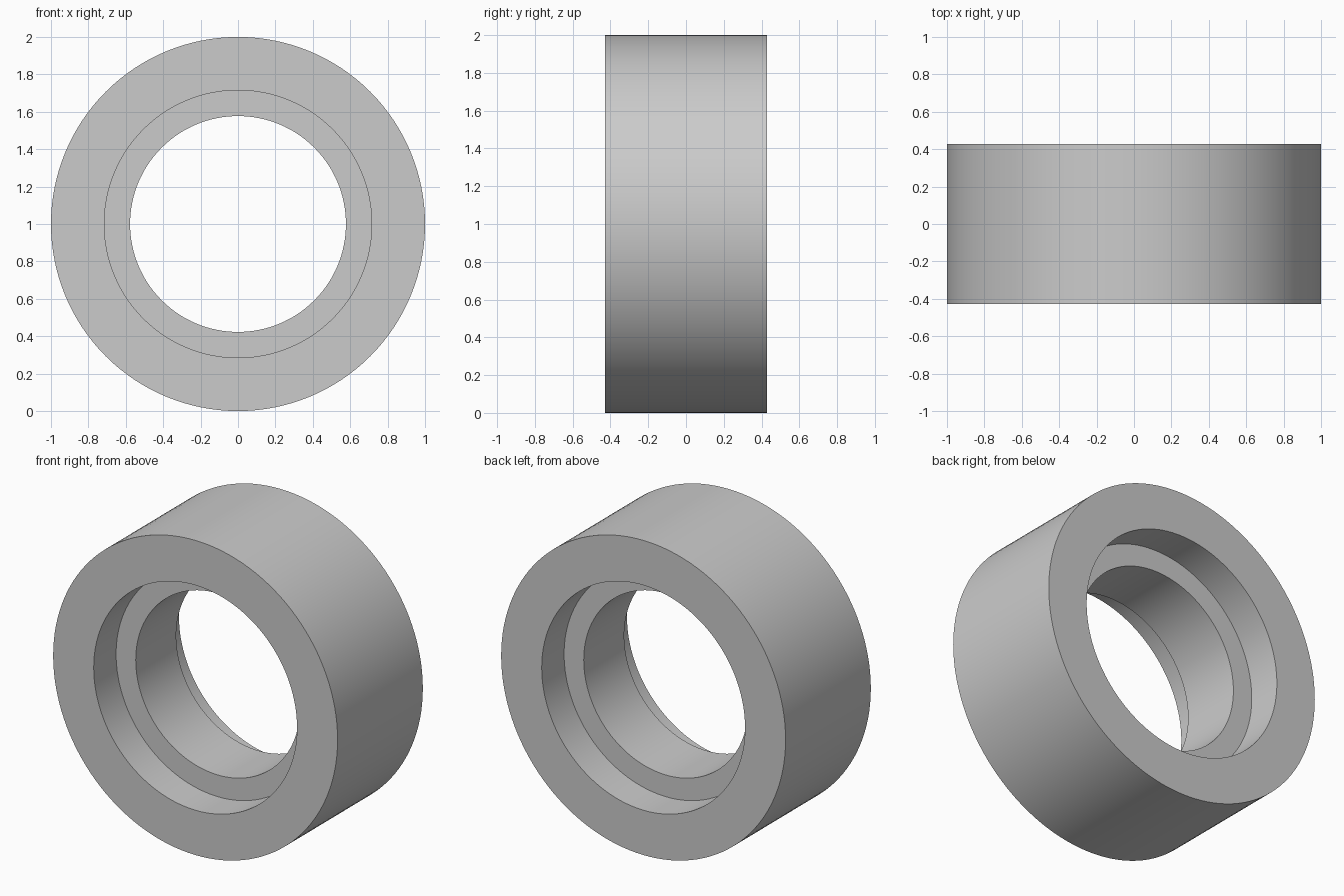
import bpy
import bmesh
import math
from mathutils import Matrix, Vector

cube = bpy.data.objects.get("Cube")
if cube:
    bpy.data.objects.remove(cube, do_unlink=True)

OUTER, RECESS, BORE = 1.0, 0.715, 0.577
HALF, STEP = 0.428, 0.203   # half width, and half width of the inner shoulder
SEGMENTS = 128

# Plain grey material
grey = bpy.data.materials.new("plain grey")
grey.use_nodes = True
colour = (0.6, 0.6, 0.6, 1)
grey.diffuse_color = colour
grey.node_tree.nodes["Principled BSDF"].inputs["Base Color"].default_value = colour

# Closed half section (radius, y): outer wall, end faces, recesses and bore
half = [(OUTER, HALF), (RECESS, HALF), (RECESS, STEP), (BORE, STEP)]
section = half + [(r, -y) for r, y in reversed(half)]

# Turn the section around the y axis
bm = bmesh.new()
rings = []
for i in range(SEGMENTS):
    turn = Matrix.Rotation(2 * math.pi * i / SEGMENTS, 3, 'Y')
    rings.append([bm.verts.new(turn @ Vector((r, y, 0)) + Vector((0, 0, OUTER)))
                  for r, y in section])
for i, ring in enumerate(rings):
    following = rings[(i + 1) % SEGMENTS]
    for j in range(len(section)):
        k = (j + 1) % len(section)
        bm.faces.new((ring[j], ring[k], following[k], following[j]))
bmesh.ops.recalc_face_normals(bm, faces=bm.faces)

mesh = bpy.data.meshes.new("stepped_ring")
bm.to_mesh(mesh)
bm.free()
mesh.materials.append(grey)
ring_object = bpy.data.objects.new("stepped_ring", mesh)
bpy.context.collection.objects.link(ring_object)

# Smooth walls, sharp rims
bpy.ops.object.select_all(action='DESELECT')
ring_object.select_set(True)
bpy.context.view_layer.objects.active = ring_object
bpy.ops.object.shade_smooth_by_angle(angle=math.radians(30))
